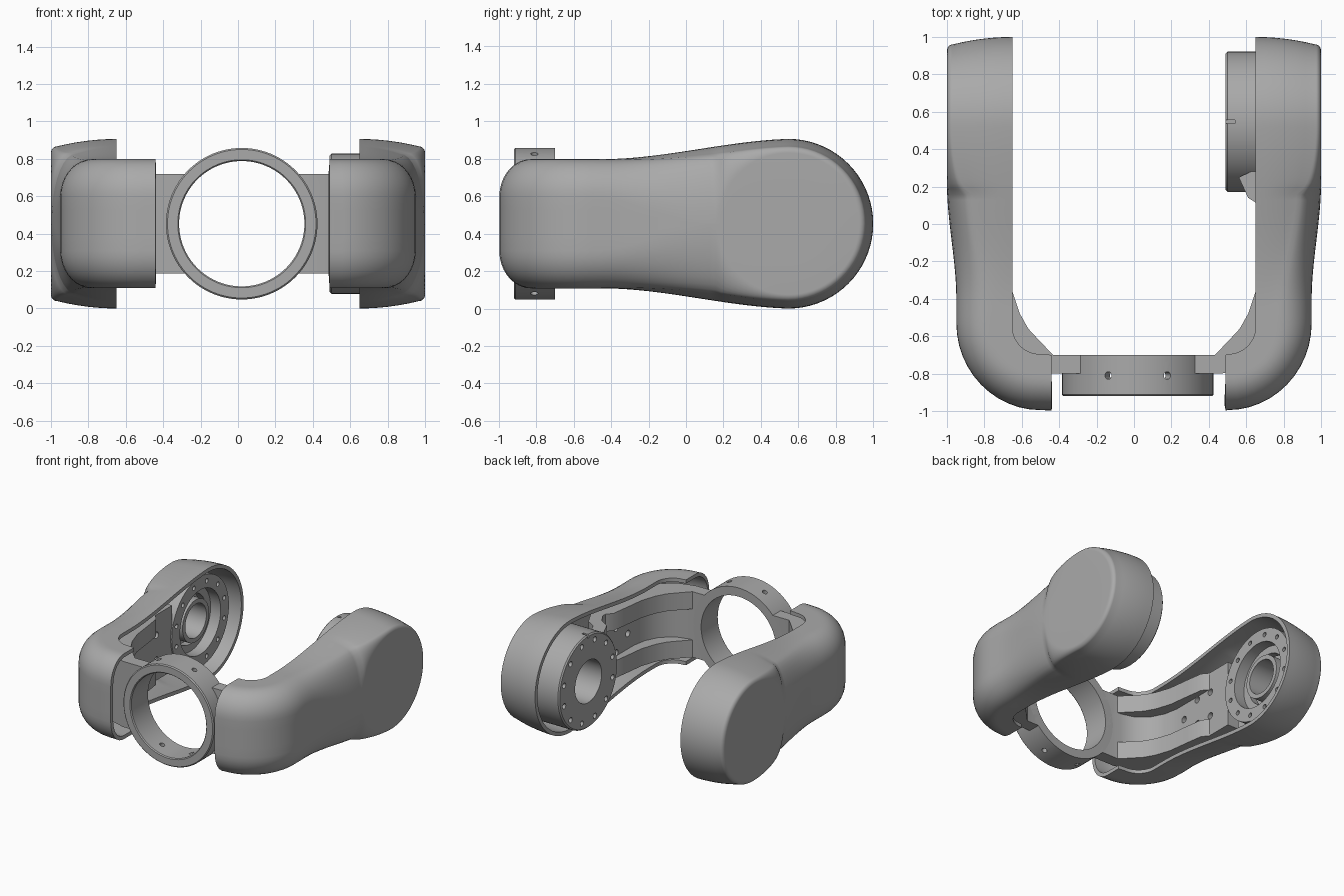
import bpy, bmesh
from math import sin, cos, pi, sqrt
from mathutils import Vector

cube = bpy.data.objects.get("Cube")
if cube:
    bpy.data.objects.remove(cube)

grey = bpy.data.materials.new("satin_grey")
grey.use_nodes = True
grey.diffuse_color = (0.4, 0.4, 0.4, 1)
grey.node_tree.nodes["Principled BSDF"].inputs["Base Color"].default_value = (0.4, 0.4, 0.4, 1)

ZC = 0.453      # height of the long axis
CY = 0.547      # pivot position along y
R = 0.453       # pivot end radius
RING_X = 0.02   # front ring centre
parts = []


def make(name, bm, keep=True):
    mesh = bpy.data.meshes.new(name)
    bmesh.ops.recalc_face_normals(bm, faces=bm.faces)
    bm.to_mesh(mesh)
    bm.free()
    mesh.materials.append(grey)
    ob = bpy.data.objects.new(name, mesh)
    bpy.context.scene.collection.objects.link(ob)
    if keep:
        parts.append(ob)
    return ob


def bake(ob):
    """Replace the mesh by its modified result."""
    dg = bpy.context.evaluated_depsgraph_get()
    mesh = bpy.data.meshes.new_from_object(ob.evaluated_get(dg))
    ob.modifiers.clear()
    ob.data = mesh


def grid_faces(bm, rows, close=False):
    n = len(rows)
    for i in range(n if close else n - 1):
        a, b = rows[i], rows[(i + 1) % n]
        m = len(a)
        for j in range(m if close else m - 1):
            bm.faces.new((a[j], a[(j + 1) % m], b[(j + 1) % m], b[j]))


def lathe(bm, profile, origin, axis, steps=64):
    """Closed (radius, offset) profile turned around an axis."""
    axis = Vector(axis)
    u = Vector((0, 0, 1))
    v = axis.cross(u)
    rows = []
    for i in range(steps):
        a = 2 * pi * i / steps
        d = u * cos(a) + v * sin(a)
        rows.append([bm.verts.new(Vector(origin) + d * r + axis * t) for r, t in profile])
    grid_faces(bm, rows, True)


def rod(bm, start, end, r):
    """Capped cylinder used for drilling."""
    s, e = Vector(start), Vector(end)
    mat = (e - s).to_track_quat('Z', 'Y').to_matrix().to_4x4()
    mat.translation = (s + e) / 2
    bmesh.ops.create_cone(bm, cap_ends=True, segments=16, radius1=r, radius2=r,
                          depth=(e - s).length, matrix=mat)


def drill(ob, bm):
    cutter = make("cutter", bm, False)
    cutter.hide_render = True
    mod = ob.modifiers.new("holes", 'BOOLEAN')
    mod.operation = 'DIFFERENCE'
    mod.solver = 'EXACT'
    mod.object = cutter
    bake(ob)
    bpy.data.objects.remove(cutter)


def strip(name, sx, path, thick, z0, z1):
    """Bent bar: plan path thickened outward, extruded in z."""
    pts = [Vector(p) for p in path]
    bm = bmesh.new()
    rows = []
    for i, p in enumerate(pts):
        t = (pts[min(i + 1, len(pts) - 1)] - pts[max(i - 1, 0)]).normalized()
        q = p + Vector((t.y, -t.x)) * thick
        rows.append([bm.verts.new((sx * c.x, c.y, z)) for c, z in
                     ((p, z0), (q, z0), (q, z1), (p, z1))])
    for a, b in zip(rows, rows[1:]):
        for j in range(4):
            k = (j + 1) % 4
            bm.faces.new((a[j], a[k], b[k], b[j]))
    bm.faces.new(rows[0])
    bm.faces.new(rows[-1])
    return make(name, bm)


def ease(a, b, y):
    t = max(0, min(1, (y - a) / (b - a)))
    return t * t * (3 - 2 * t)


def half_section(D, h, e, rd, rz):
    """(depth, height) points from the open rim to the centreline."""
    pts = [((D - rd) * i / 6, h - e * (i / 6) ** 2) for i in range(6)]
    for i in range(10):
        a = pi / 2 * i / 9
        pts.append((D - rd + rd * sin(a), h - e - rz + rz * cos(a)))
    mid = h - e - rz
    return pts + [(D, mid / 2), (D, 0)]


def arm_section(y):
    D = 0.30 + 0.05 * ease(-0.4, 0.22, y)
    h = 0.345 + (R - 0.345) * ease(-0.45, 0.6, y) / ease(-0.45, 0.6, CY)
    e = 0.04 * ease(-0.5, 0.3, y)
    edge = CY - 0.378
    if y >= edge:
        rz = h - e - sqrt(max(0, 0.378 ** 2 - (y - CY) ** 2))
        rd = 0.03 + 0.3 * (rz - 0.035)
    else:
        k = ease(-0.5, edge, y)
        rz = 0.2 + (h - e - 0.2) * k
        rd = 0.17 - 0.04 * k
    return half_section(D, h, e, rd, rz)


def shell(name, sx, xe):
    # upper half: front opening, rounded corner, then the straight arm
    upper = []
    front = half_section(1, 0.345, 0, 0.57, 0.2)

    def corner(inner, outer):
        i, o = Vector(inner), Vector(outer)
        upper.append([(*i.lerp(o, d), z) for d, z in front])

    corner((xe, -0.70), (xe, -0.997))
    for k in range(13):
        a = pi / 2 * k / 12
        corner((0.505 + 0.145 * sin(a), -0.55 - 0.145 * cos(a)),
               (0.50 + 0.45 * sin(a), -0.53 - 0.465 * cos(a)))
    for k in range(36):
        y = -0.5 + (CY + 0.5) * k / 35
        upper.append([(0.65 + d, y, z) for d, z in arm_section(y)])
    # round end turned about the pivot
    end = arm_section(CY)
    fan = []
    for k in range(1, 36):
        a = pi * k / 36
        fan.append([(0.65 + d, CY + r * sin(a), r * cos(a)) for d, r in end])
    lower = [[(x, y, -z) for x, y, z in row] for row in reversed(upper)]
    bm = bmesh.new()
    rows = [[bm.verts.new((sx * x, y, ZC + z)) for x, y, z in row]
            for row in upper + fan + lower]
    grid_faces(bm, rows)
    bmesh.ops.remove_doubles(bm, verts=bm.verts, dist=0.0002)
    bmesh.ops.dissolve_degenerate(bm, edges=bm.edges, dist=0.0001)
    ob = make(name, bm)
    # make the normals face outward before thickening inward
    outer = max(ob.data.polygons, key=lambda f: sx * f.center.x)
    if outer.normal.x * sx < 0:
        ob.data.flip_normals()
    mod = ob.modifiers.new("wall", 'SOLIDIFY')
    mod.thickness = 0.03
    mod.offset = -1
    bake(ob)


shell("right_cover", -1, 0.44)
shell("left_cover", 1, 0.49)

# front clamp ring with radial screw holes
bm = bmesh.new()
lathe(bm, [(0.342, -0.92), (0.397, -0.92), (0.405, -0.912), (0.405, -0.70), (0.335, -0.70),
           (0.335, -0.912)], (RING_X, 0, ZC), (0, 1, 0), 96)
ring = make("front_ring", bm)
bm = bmesh.new()
for s in (-1, 1):
    for t in (-1, 1):
        d = Vector((s * sin(0.4), 0, t * cos(0.4)))
        c = Vector((RING_X, -0.81, ZC))
        rod(bm, c + d * 0.3, c + d * 0.45, 0.02)
drill(ring, bm)

# inner frames: bent web, corner rails and drilled plate
ends = {-1: [(0.73, 0.2)],
        1: [(0.73, 0.02), (0.69, 0.09), (0.61, 0.14), (0.56, 0.25)]}
for sx, side in ((-1, "right"), (1, "left")):
    web = strip(side + "_frame_web", sx,
                [(0.29 + sx * RING_X, -0.70), (0.46, -0.70), (0.57, -0.67), (0.66, -0.59),
                 (0.71, -0.49), (0.73, -0.38)] + ends[sx], 0.1, ZC - 0.265, ZC + 0.265)
    bm = bmesh.new()
    for y, z in ((-0.3, 0), (-0.15, 0.1), (-0.15, -0.1), (0, 0.1), (0, -0.1)):
        rod(bm, (sx * 0.6, y, ZC + z), (sx * 0.8, y, ZC + z), 0.026)
    drill(web, bm)
    bm = bmesh.new()
    bmesh.ops.create_cone(bm, cap_ends=True, segments=96, radius1=0.34, radius2=0.34, depth=0.6)
    for v in bm.verts:
        v.co = (RING_X + v.co.x, -0.8 + v.co.z, ZC + v.co.y)
    drill(web, bm)
    for z, level in ((-0.265, "lower"), (0.125, "upper")):
        strip(f"{side}_{level}_rail", sx,
              [(0.43, -0.702), (0.50, -0.63), (0.565, -0.56), (0.61, -0.48), (0.65, -0.36),
               (0.67, -0.2), (0.69, -0.06), (0.74, 0.0)], 0.1, ZC + z, ZC + z + 0.14)


def bolt_circle(ob, sx, x0, x1, r, rad):
    bm = bmesh.new()
    for k in range(12):
        a = 2 * pi * (k + 0.5) / 12
        y, z = CY + r * cos(a), ZC + r * sin(a)
        rod(bm, (sx * x0, y, z), (sx * x1, y, z), rad)
    drill(ob, bm)


# left pivot: raised drum with a bore and a bolt circle
bm = bmesh.new()
lathe(bm, [(0.17, 0.49), (0.365, 0.49), (0.375, 0.50), (0.375, 0.86), (0.17, 0.86)],
      (0, CY, ZC), (1, 0, 0), 96)
drum = make("left_pivot_drum", bm)
bolt_circle(drum, 1, 0.45, 0.56, 0.32, 0.021)
bm = bmesh.new()
bmesh.ops.create_cube(bm, size=1)
for v in bm.verts:
    v.co = (0.51 + v.co.x * 0.06, CY + v.co.y * 0.02, ZC + 0.37 + v.co.z * 0.04)
drill(drum, bm)

# right pivot: stepped bearing seat and short spindle tube
bm = bmesh.new()
lathe(bm, [(0.26, 0.72), (0.365, 0.72), (0.365, 0.87), (0.20, 0.87), (0.20, 0.81), (0.26, 0.81)],
      (0, CY, ZC), (-1, 0, 0), 96)
seat = make("right_bearing_seat", bm)
bolt_circle(seat, -1, 0.68, 0.79, 0.315, 0.018)
bm = bmesh.new()
lathe(bm, [(0.135, 0.76), (0.17, 0.76), (0.17, 0.97), (0.135, 0.97)], (0, CY, ZC), (-1, 0, 0))
make("right_spindle", bm)

# smooth shading with crisp edges
bpy.ops.object.select_all(action='DESELECT')
for ob in parts:
    ob.select_set(True)
bpy.context.view_layer.objects.active = parts[0]
bpy.ops.object.shade_smooth_by_angle(angle=0.6)
